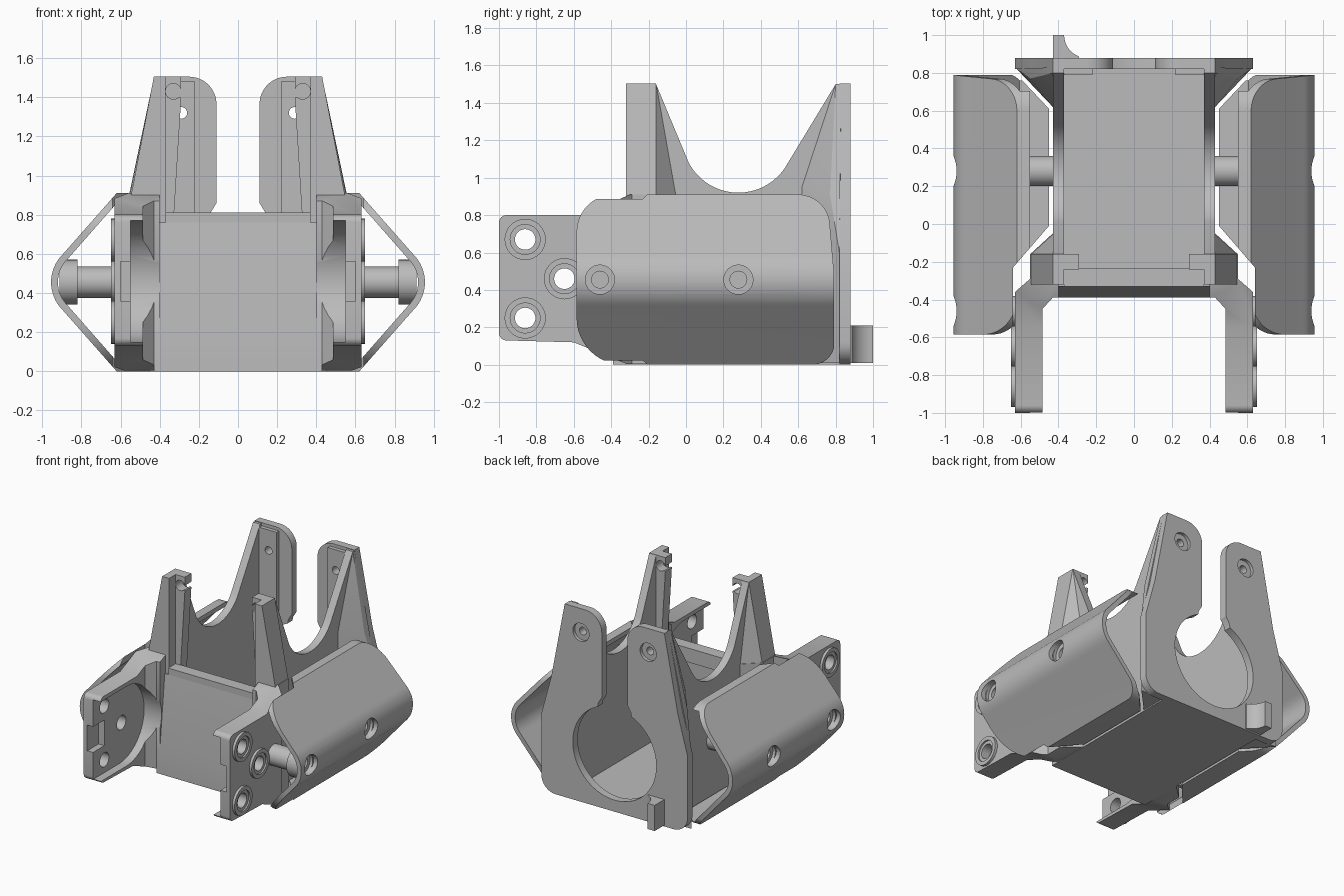
import bpy, bmesh
from math import sin, cos, radians
from mathutils import Vector

cube = bpy.data.objects.get("Cube")
if cube:
    bpy.data.objects.remove(cube, do_unlink=True)

GREY = (0.5, 0.5, 0.5, 1)
mat = bpy.data.materials.new("plain grey")
mat.use_nodes = True
mat.diffuse_color = GREY
mat.node_tree.nodes["Principled BSDF"].inputs["Base Color"].default_value = GREY
parts = []


def finish(name, bm, keep=True):
    bmesh.ops.recalc_face_normals(bm, faces=bm.faces)
    me = bpy.data.meshes.new(name)
    bm.to_mesh(me)
    bm.free()
    me.materials.append(mat)
    ob = bpy.data.objects.new(name, me)
    bpy.context.collection.objects.link(ob)
    if keep:
        parts.append(ob)
    else:
        ob.hide_render = True
    return ob


def arc(cx, cy, r, a0, a1, n=12):
    angles = [radians(a0 + (a1 - a0) * i / n) for i in range(n + 1)]
    return [(cx + r * cos(a), cy + r * sin(a)) for a in angles]


def place(p, axis, h):
    return {"x": (h, p[0], p[1]), "y": (p[0], h, p[1]), "z": (p[0], p[1], h)}[axis]


def prism(name, pts, axis, lo, hi, keep=True):
    """Extrude a flat outline along one axis."""
    bm = bmesh.new()
    a = [bm.verts.new(place(p, axis, lo)) for p in pts]
    b = [bm.verts.new(place(p, axis, hi)) for p in pts]
    bm.faces.new(a)
    bm.faces.new(b)
    for i in range(len(a)):
        j = (i + 1) % len(a)
        bm.faces.new((a[i], a[j], b[j], b[i]))
    return finish(name, bm, keep)


def rod(name, axis, u, v, r, lo, hi, keep=True):
    return prism(name, arc(u, v, r, 0, 348.75, 31), axis, lo, hi, keep)


def box(name, x, y, z, keep=True):
    return prism(name, [(x[0], y[0]), (x[1], y[0]), (x[1], y[1]), (x[0], y[1])],
                 "z", z[0], z[1], keep)


def hull(name, pts):
    bm = bmesh.new()
    vs = [bm.verts.new(p) for p in pts]
    bmesh.ops.convex_hull(bm, input=vs)
    bmesh.ops.dissolve_limit(bm, angle_limit=0.01, verts=bm.verts, edges=bm.edges)
    return finish(name, bm)


def cut(ob, tools, op="DIFFERENCE"):
    for t in tools:
        m = ob.modifiers.new("cut", "BOOLEAN")
        m.operation, m.solver, m.object = op, "EXACT", t
    bpy.context.view_layer.update()
    dg = bpy.context.evaluated_depsgraph_get()
    me = bpy.data.meshes.new_from_object(ob.evaluated_get(dg))
    ob.modifiers.clear()
    ob.data = me
    for t in tools:
        bpy.data.objects.remove(t, do_unlink=True)


def mirror(*obs):
    for ob in obs:
        ob.modifiers.new("mirror", "MIRROR")


# Floor and front wall of the tray
box("floor", (-0.43, 0.43), (-0.33, 0.86), (0, 0.07))
hull("front_wall", [(s * 0.43, y, z) for s in (-1, 1) for y, z in
                    ((-0.39, 0), (-0.25, 0), (-0.39, 0.2), (-0.33, 0.76), (-0.25, 0.76))])
prism("front_lip", [(-0.37, 0.7), (0.37, 0.7), (0.37, 0.81), (-0.37, 0.81)], "y", -0.33, -0.235)

# Side walls with the scooped top edge
wall = prism("side_wall", [(-0.32, 0), (0.86, 0), (0.86, 1.5), (0.8, 1.5)]
             + arc(0.28, 1.22, 0.3, -28, -152, 20) + [(-0.16, 1.5), (-0.32, 1.5)], "x", 0.37, 0.43)

# Front posts, flared towards the foot
post = hull("front_post", [(x, y, 0.88) for x, y in
                           ((0.37, -0.32), (0.4, -0.05), (0.43, -0.05), (0.55, -0.16), (0.55, -0.32))]
            + [(x, y, 1.505) for x in (0.37, 0.43) for y in (-0.32, -0.16)])
hook = prism("post_hook", [(0.42, 0.75), (0.33, 0.75), (0.29, 1.4), (0.29, 1.505), (0.42, 1.505)],
             "y", -0.24, -0.16)
cut(hook, [rod("c", "y", 0.33, 1.43, 0.04, -0.3, -0.1, False),
           box("c", (0.28, 0.33), (-0.3, -0.1), (1.4, 1.44), False)])

# Rear plate with two ears and a round opening, one half
plate = prism("rear_plate", arc(0.25, 1.365, 0.14, 180, 90)
              + [(0.43, 1.505), (0.545, 0.91), (0.63, 0.6)]
              + arc(0.51, 0.12, 0.12, 0, -90, 8) + [(0, 0), (0, 0.09)]
              + arc(0, 0.45, 0.36, -88, 66, 28) + [(0.14, 0.81), (0.11, 0.86)], "y", 0.82, 0.88)
cut(plate, [rod("c", "y", 0.29, 1.32, 0.07, 0.855, 0.9, False),
            rod("c", "y", 0.29, 1.32, 0.03, 0.7, 0.9, False)])
rib = box("ear_rib", (0.22, 0.39), (0.79, 0.83), (0.81, 1.48))
cut(rib, [rod("c", "y", 0.29, 1.32, 0.03, 0.7, 0.9, False)])
gusset = hull("rear_gusset", [(x, y, z) for z in (0.01, 0.6) for x, y in
                              ((0.4, 0.62), (0.43, 0.62), (0.62, 0.82), (0.4, 0.82))]
              + [(0.4, 0.62, 0.95), (0.43, 0.62, 0.95), (0.55, 0.77, 0.91), (0.545, 0.82, 0.91),
                 (0.4, 0.8, 1.5), (0.43, 0.8, 1.5), (0.43, 0.83, 1.5)])

# Front arms: plan outline trimmed by the side outline, then recessed
arm = prism("front_arm", [(0.4, -0.05), (0.43, -0.05), (0.55, -0.16), (0.55, -0.29), (0.63, -0.36),
                          (0.63, -1), (0.485, -1), (0.485, -0.45), (0.43, -0.39), (0.4, -0.39)],
            "z", -0.1, 1.2)
outline = prism("c", arc(-0.96, 0.17, 0.04, 180, 270, 6) + [(-0.6, 0.12), (-0.32, 0.005),
                (0, 0.005), (0, 0.91), (-0.3, 0.91), (-0.55, 0.8)]
                + arc(-0.96, 0.76, 0.04, 90, 180, 6), "x", 0, 1, False)
cut(arm, [outline], "INTERSECT")
bores = [(-0.86, 0.67), (-0.65, 0.46), (-0.86, 0.25)]
recess = prism("c", [(-1.1, 0.15), (-0.68, 0.15)] + arc(-0.68, 0.46, 0.31, -85, 85, 20)
               + [(-0.68, 0.77), (-1.1, 0.77)], "x", 0.4, 0.55, False)
cut(arm, [recess, box("c", (0.5, 0.6), (-1.1, -0.86), (0.36, 0.56), False)]
    + [rod("c", "x", y, z, 0.055, 0.4, 0.8, False) for y, z in bores])
bosses = []
for y, z in bores:
    boss = rod("arm_boss", "x", y, z, 0.11, 0.6, 0.65)
    cut(boss, [rod("c", "x", y, z, 0.08, 0.638, 0.8, False),
               rod("c", "x", y, z, 0.055, 0.5, 0.8, False)])
    bosses.append(boss)

# Side guards: bent sheet trimmed by rounded side and chamfered plan outlines
sheet = ([(0.55, 0.91), (0.62, 0.91)] + arc(0.755, 0.455, 0.2, 45, -45, 16)
         + [(0.62, 0), (0.45, 0), (0.45, 0.035), (0.605, 0.035)]
         + arc(0.755, 0.455, 0.165, -45, 45, 16) + [(0.605, 0.875), (0.55, 0.875)])
guard = prism("side_guard", sheet, "y", -0.7, 0.9)
round_outline = prism("c", arc(-0.385, 0.71, 0.2, 180, 90) + [(-0.385, 0.92)]
                      + [(0.6, 0.92)] + arc(0.6, 0.74, 0.17, 90, 10)
                      + [(0.795, 0.45)] + arc(0.675, 0.12, 0.12, 0, -90) + [(0.675, -0.02)]
                      + [(-0.33, -0.02)] + arc(-0.335, 0.25, 0.25, -90, -180), "x", 0, 1.2, False)
plan_outline = prism("c", [(0.45, -0.01), (0.45, 0.61), (0.62, 0.79), (1, 0.79), (1, -0.6),
                           (0.64, -0.6), (0.64, -0.23)], "z", -0.1, 1, False)
cut(guard, [round_outline, plan_outline], "INTERSECT")
cut(guard, [rod("c", "x", y, 0.455, 0.078, 0.85, 1.1, False) for y in (-0.46, 0.28)])

# Pegs joining the guards to the tray
pegs = []
for y, start in ((-0.46, 0.56), (0.28, 0.4)):
    stem = rod("peg_stem", "x", y, 0.455, 0.08, start, 0.83)
    head = rod("peg_head", "x", y, 0.455, 0.115, 0.82, 0.912)
    cut(head, [rod("c", "x", y, 0.455, 0.078, 0.89, 1, False),
               rod("c", "x", y, 0.455, 0.045, 0.86, 1, False)])
    pegs += [stem, head]

# Small filleted tab on one side of the back
prism("rear_tab", [(-0.43, 0.87), (-0.43, 1), (-0.37, 1)]
      + arc(-0.25, 1, 0.12, 180, 250, 8) + [(-0.29, 0.87)], "z", 0.01, 0.21)

mirror(wall, post, hook, plate, rib, gusset, arm, guard, *bosses, *pegs)

# Smooth the curved faces only
bpy.ops.object.select_all(action="DESELECT")
for ob in parts:
    ob.select_set(True)
bpy.context.view_layer.objects.active = parts[0]
bpy.ops.object.shade_smooth_by_angle(angle=radians(25))
